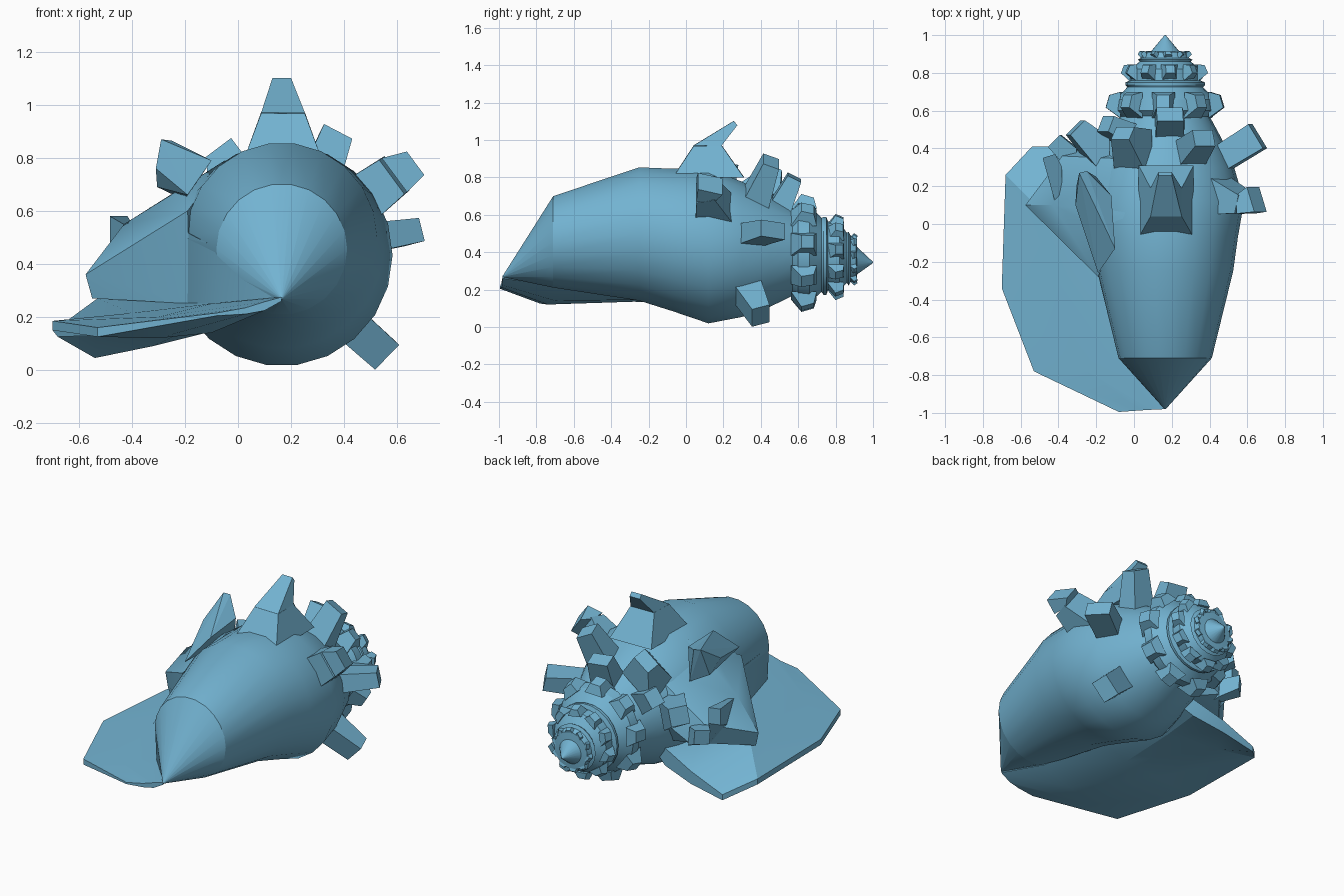
import bpy, bmesh, math
from mathutils import Vector

cube = bpy.data.objects.get("Cube")
if cube:
    bpy.data.objects.remove(cube)

BLUE = (0.17, 0.45, 0.64, 1)
mat = bpy.data.materials.new("shell_blue")
mat.use_nodes = True
mat.diffuse_color = BLUE
mat.node_tree.nodes["Principled BSDF"].inputs["Base Color"].default_value = BLUE

AX = 0.165  # x of the shell axis


def finish(name, bm, angle=None):
    bmesh.ops.recalc_face_normals(bm, faces=bm.faces)
    me = bpy.data.meshes.new(name)
    bm.to_mesh(me)
    bm.free()
    ob = bpy.data.objects.new(name, me)
    me.materials.append(mat)
    bpy.context.collection.objects.link(ob)
    if angle:
        bpy.ops.object.select_all(action='DESELECT')
        ob.select_set(True)
        bpy.context.view_layer.objects.active = ob
        bpy.ops.object.shade_smooth_by_angle(angle=math.radians(angle))
    return ob


def turned(name, rings, angle, n=22):
    """Loft circles (y, centre z, radius) along the shell axis."""
    bm = bmesh.new()
    loops = []
    for y, z, r in rings:
        loops.append([bm.verts.new((AX + r * math.cos(2 * math.pi * i / n), y,
                                    z + r * math.sin(2 * math.pi * i / n))) for i in range(n)])
    for a, b in zip(loops, loops[1:]):
        for i in range(n):
            j = (i + 1) % n
            bm.faces.new((a[i], a[j], b[j], b[i]))
    return finish(name, bm, angle)


def add_spike(bm, base, tip, bsize, tsize):
    """Tapered block; its base lies along the shell, its tip is square to its direction."""
    base, tip = Vector(base), Vector(tip)
    yax = Vector((0, 1, 0))
    d = (tip - base).normalized()
    rad = Vector((base.x - AX, 0, base.z - 0.42)).normalized()
    t = yax.cross(rad).normalized()
    u = d.cross(t).normalized()
    if u.y < 0:
        u = -u
    rings = []
    for c, ax, (w, h) in ((base, yax, bsize), (tip, u, tsize)):
        rings.append([bm.verts.new(c + t * w * sx / 2 + ax * h * sy / 2)
                      for sx, sy in ((-1, -1), (1, -1), (1, 1), (-1, 1))])
    a, b = rings
    bm.faces.new(a)
    bm.faces.new(b)
    for i in range(4):
        j = (i + 1) % 4
        bm.faces.new((a[i], a[j], b[j], b[i]))


def hull(name, pts, angle=None):
    bm = bmesh.new()
    for p in pts:
        bm.verts.new(p)
    bmesh.ops.convex_hull(bm, input=bm.verts)
    return finish(name, bm, angle)


# Pointed front and main whorl
turned("front_cone", [(-0.98, 0.27, 0.003), (-0.71, 0.455, 0.247)], 35)
turned("body_whorl", [(-0.71, 0.455, 0.247), (-0.25, 0.497, 0.36),
                      (-0.07, 0.465, 0.385), (0.12, 0.433, 0.418), (0.3, 0.415, 0.365),
                      (0.45, 0.405, 0.30), (0.58, 0.40, 0.23)], 35)

# Stepped spire and its point
turned("spire", [(0.56, 0.40, 0.01), (0.57, 0.40, 0.235), (0.60, 0.40, 0.265), (0.66, 0.39, 0.262),
                 (0.725, 0.385, 0.20), (0.735, 0.38, 0.21), (0.75, 0.38, 0.21), (0.76, 0.38, 0.185),
                 (0.82, 0.375, 0.185), (0.86, 0.37, 0.135), (0.87, 0.365, 0.145), (0.88, 0.365, 0.125),
                 (0.91, 0.36, 0.115), (0.92, 0.355, 0.01)], 22)
turned("spire_point", [(0.91, 0.355, 0.078), (1.0, 0.345, 0.003)], 35)

# Small knobs around each spire step: y, centre z, tip radius, count, width, length
for k, (y, z, r, n, w, l) in enumerate([(0.64, 0.392, 0.308, 9, 0.105, 0.115),
                                        (0.81, 0.373, 0.22, 10, 0.075, 0.075),
                                        (0.897, 0.36, 0.132, 10, 0.05, 0.035)]):
    bm = bmesh.new()
    for i in range(n):
        a = 2 * math.pi * (i + 0.3) / n
        c, s = math.cos(a), math.sin(a)
        q = r * 0.78
        add_spike(bm, (AX + q * c, y - 0.01, z + q * s), (AX + r * c, y + 0.01, z + r * s),
                  (w * 1.15, l * 1.2), (w * 0.65, l * 0.6))
    finish("spire_knobs_%d" % (k + 1), bm)

# Large shoulder spikes, each made of one or two stages: base, tip, base size, tip size
SPIKES = {
    "top_horn": [((0.17, 0.12, 0.80), (0.17, 0.115, 0.97), (0.29, 0.38), (0.165, 0.15)),
                 ((0.17, 0.115, 0.97), (0.165, 0.265, 1.09), (0.165, 0.15), (0.07, 0.03))],
    "left_horn": [((0.45, 0.15, 0.63), (0.59, 0.105, 0.735), (0.19, 0.20), (0.16, 0.10)),
                  ((0.59, 0.105, 0.735), (0.65, 0.13, 0.765), (0.16, 0.10), (0.11, 0.14))],
    "left_block": [((0.44, 0.33, 0.49), (0.655, 0.465, 0.52), (0.12, 0.16), (0.09, 0.15))],
    "lower_left_block": [((0.37, 0.31, 0.22), (0.55, 0.40, 0.06), (0.14, 0.17), (0.13, 0.10))],
    "upper_left_block": [((0.29, 0.36, 0.66), (0.37, 0.455, 0.885), (0.16, 0.16), (0.12, 0.09))],
    "rear_top_block": [((0.19, 0.49, 0.62), (0.19, 0.58, 0.80), (0.16, 0.14), (0.14, 0.08))],
    "rear_right_block": [((0.0, 0.35, 0.64), (-0.06, 0.48, 0.82), (0.24, 0.30), (0.12, 0.08))],
    "rear_right_small_block": [((0.0, 0.45, 0.54), (-0.15, 0.53, 0.63), (0.14, 0.14), (0.10, 0.09))],
    "rear_side_block": [((-0.15, 0.34, 0.49), (-0.31, 0.51, 0.55), (0.18, 0.24), (0.11, 0.11))],
    "canopy_spike": [((-0.38, 0.14, 0.42), (-0.45, 0.36, 0.53), (0.20, 0.32), (0.10, 0.07))],
    "canopy_side_spike": [((-0.30, 0.32, 0.38), (-0.42, 0.44, 0.42), (0.12, 0.16), (0.09, 0.09))],
}
for name, stages in SPIKES.items():
    bm = bmesh.new()
    for stage in stages:
        add_spike(bm, *stage)
    finish(name, bm)

# Broad swept horn on the right shoulder
hull("right_horn", [(-0.29, 0.27, 0.87), (-0.25, 0.28, 0.865), (-0.31, 0.10, 0.76), (-0.305, 0.20, 0.69),
                    (-0.19, -0.26, 0.66), (-0.10, -0.13, 0.79), (-0.12, 0.15, 0.80), (-0.20, 0.25, 0.64)])

# Wall dropping from the right flank of the whorl down to the lip
hull("flank_wall", [(0.165, -0.975, 0.27), (-0.08, -0.71, 0.46), (-0.07, -0.71, 0.25), (-0.195, -0.25, 0.52),
                    (-0.195, -0.25, 0.23), (0.1, -0.70, 0.45), (0.1, -0.25, 0.5), (0.1, -0.25, 0.25)], 50)

# Canopy swelling from the whorl over the opening
hull("canopy", [(-0.19, -0.28, 0.60), (-0.18, -0.28, 0.25), (-0.575, 0.1, 0.36), (-0.55, 0.09, 0.27),
                (-0.43, 0.1, 0.55), (-0.22, 0.0, 0.68), (-0.38, 0.36, 0.46), (-0.30, 0.40, 0.34),
                (-0.05, 0.05, 0.79), (0.05, 0.34, 0.72), (0.0, 0.42, 0.5), (0.0, 0.3, 0.25)], 25)

# Flared lip: rows running front to back, from under the whorl out to the rim
ROWS = [
    [(0.165, -0.98, 0.275), (0.08, -0.70, 0.27), (0.02, -0.27, 0.27), (0.0, 0.1, 0.27), (0.0, 0.34, 0.27)],
    [(0.10, -0.983, 0.257), (-0.10, -0.70, 0.25), (-0.17, -0.27, 0.255), (-0.17, 0.1, 0.27), (-0.12, 0.38, 0.25)],
    [(0.03, -0.987, 0.235), (-0.30, -0.74, 0.20), (-0.40, -0.28, 0.215), (-0.53, 0.11, 0.27), (-0.32, 0.41, 0.17)],
    [(-0.08, -0.995, 0.215), (-0.53, -0.78, 0.16), (-0.70, -0.34, 0.185), (-0.68, 0.26, 0.16), (-0.54, 0.41, 0.08)],
]
DEPTH = (0.05, 0.11, 0.08, 0.035)
bm = bmesh.new()
top = [[bm.verts.new(p) for p in row] for row in ROWS]
low = [[bm.verts.new((p[0], p[1], p[2] - d * (0.3 if i == 0 else 1))) for i, p in enumerate(row)]
       for row, d in zip(ROWS, DEPTH)]
for g in (top, low):
    for a, b in zip(g, g[1:]):
        for i in range(4):
            bm.faces.new((a[i], a[i + 1], b[i + 1], b[i]))
last = len(ROWS) - 1
edge = ([(0, i) for i in range(5)] + [(r, 4) for r in range(1, last)]
        + [(last, i) for i in range(4, -1, -1)] + [(r, 0) for r in range(last - 1, 0, -1)])
for (r, i), (s, j) in zip(edge, edge[1:] + edge[:1]):
    bm.faces.new((top[r][i], top[s][j], low[s][j], low[r][i]))
finish("flared_lip", bm, 20)
